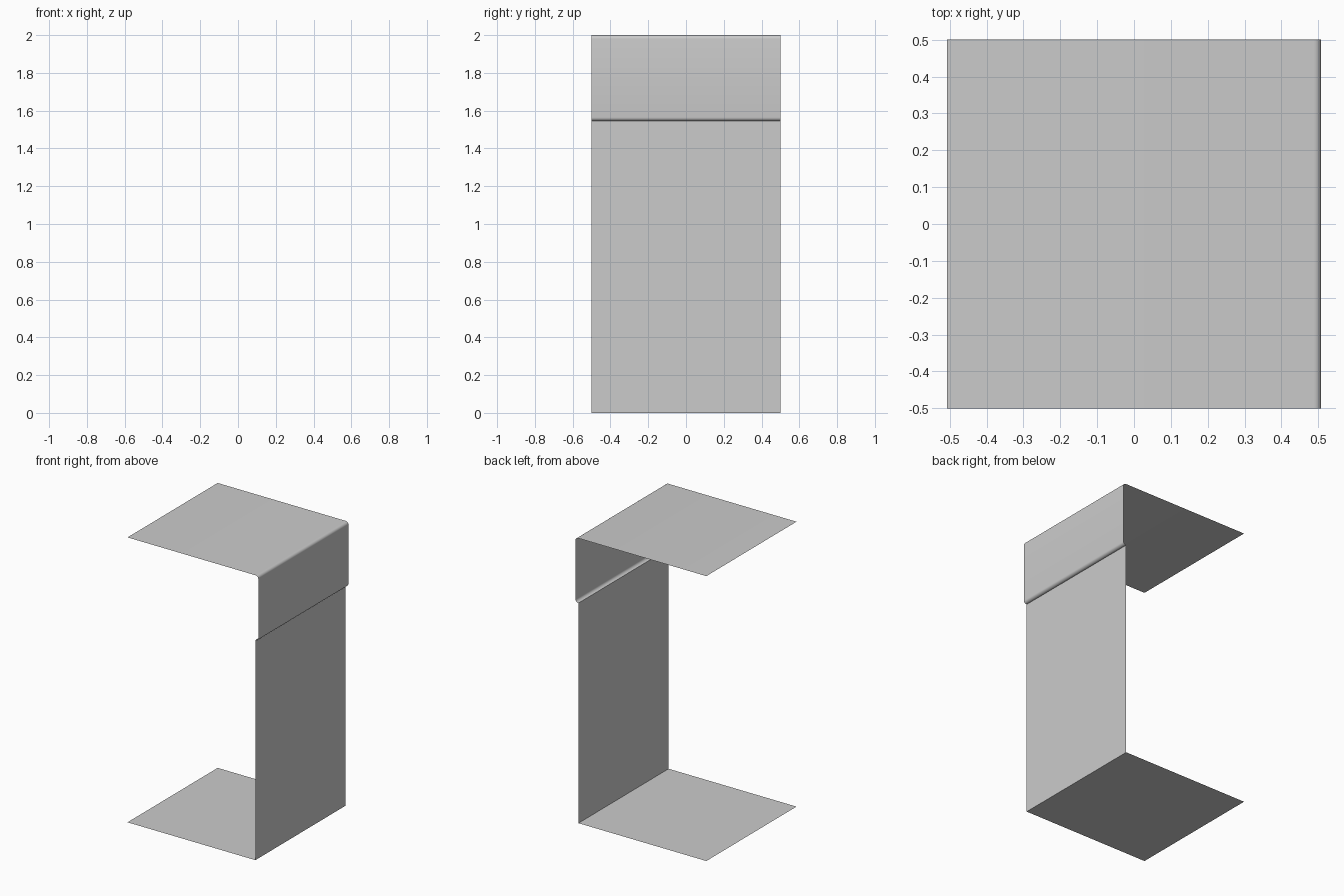
import bpy, bmesh
from math import cos, sin, radians

if "Cube" in bpy.data.objects:
    bpy.data.objects.remove(bpy.data.objects["Cube"])


def arc(cx, cz, r, a0, a1, n=6):
    """Points along an arc in the xz plane."""
    angles = [radians(a0 + (a1 - a0) * i / n) for i in range(n + 1)]
    return [(cx + r * cos(a), cz + r * sin(a)) for a in angles]


def sheet(name, profile, half_depth=0.5):
    """Sweep an open xz profile along y into a thin sheet."""
    bm = bmesh.new()
    front = [bm.verts.new((x, -half_depth, z)) for x, z in profile]
    back = [bm.verts.new((x, half_depth, z)) for x, z in profile]
    for i in range(len(profile) - 1):
        bm.faces.new((front[i], front[i + 1], back[i + 1], back[i]))
    mesh = bpy.data.meshes.new(name)
    bm.to_mesh(mesh)
    bm.free()
    obj = bpy.data.objects.new(name, mesh)
    bpy.context.collection.objects.link(obj)
    bpy.context.view_layer.objects.active = obj
    obj.select_set(True)
    bpy.ops.object.shade_smooth_by_angle(angle=radians(30))
    obj.select_set(False)
    return obj


LEFT, WALL, RIGHT = -0.508, 0.485, 0.508
STEP_Z, TOP_Z, R = 1.545, 2.0, 0.02

# Floor panel and lower wall, meeting at a sharp corner
sheet("base_and_wall", [(LEFT, 0), (WALL, 0), (WALL, STEP_Z)])

# Projecting upper wall with rounded lip, rolling over into the top panel
sheet("upper_cover",
      [(WALL, STEP_Z)]
      + arc(RIGHT - R, STEP_Z + R, R, -90, 0)
      + arc(RIGHT - R, TOP_Z - R, R, 0, 90)
      + [(LEFT, TOP_Z)])
